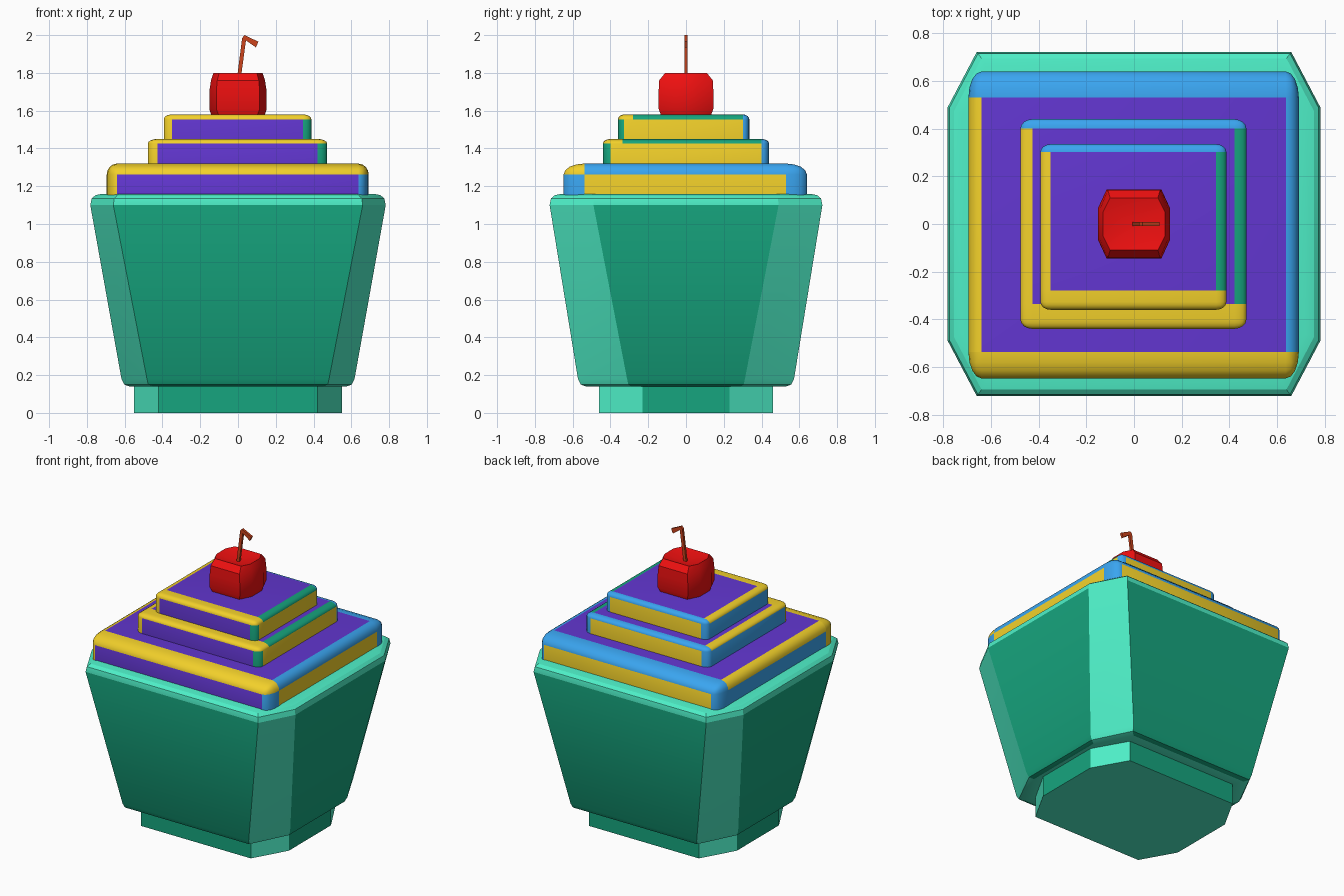
import bpy, bmesh
from mathutils import Vector

if "Cube" in bpy.data.objects:
    bpy.data.objects.remove(bpy.data.objects["Cube"])

_mats = {}


def mat(name, hexcol):
    if name not in _mats:
        m = bpy.data.materials.new(name)
        c = [int(hexcol[i:i + 2], 16) / 255 for i in (0, 2, 4)]
        m.diffuse_color = [((v + 0.055) / 1.055) ** 2.4 if v > 0.04 else v / 12.92 for v in c] + [1]
        m.use_nodes = True
        m.node_tree.nodes["Principled BSDF"].inputs["Base Color"].default_value = m.diffuse_color
        _mats[name] = m
    return _mats[name]


PURPLE, YELLOW = mat("purple", "6236D0"), mat("yellow", "F2D02A")
BLUE, GREEN = mat("blue", "3AA5F0"), mat("green", "16A57E")
MINT, RED, STEM = mat("mint", "4EF0C8"), mat("red", "F01010"), mat("stem_brown", "CC441C")


def finish(bm, name, mats, angle=None):
    bmesh.ops.recalc_face_normals(bm, faces=bm.faces)
    me = bpy.data.meshes.new(name)
    bm.to_mesh(me)
    bm.free()
    ob = bpy.data.objects.new(name, me)
    bpy.context.collection.objects.link(ob)
    for m in mats:
        me.materials.append(m)
    if angle:
        bpy.ops.object.select_all(action='DESELECT')
        ob.select_set(True)
        bpy.context.view_layer.objects.active = ob
        bpy.ops.object.shade_smooth_by_angle(angle=angle)
    return ob


def loft_octagons(rings, dip=None):
    """Rings are (z, half x, half y, flat half x, flat half y)."""
    bm = bmesh.new()
    loops = []
    for z, hx, hy, fx, fy in rings:
        pts = [(fx, -hy), (hx, -fy), (hx, fy), (fx, hy),
               (-fx, hy), (-hx, fy), (-hx, -fy), (-fx, -hy)]
        loops.append([bm.verts.new((x, y, z)) for x, y in pts])
    for a, b in zip(loops, loops[1:]):
        for i in range(8):
            j = (i + 1) % 8
            f = bm.faces.new((a[i], a[j], b[j], b[i]))
            f.material_index = i % 2 == 0      # chamfers use the second colour
    bm.faces.new(loops[0]).material_index = 1
    top = loops[-1]
    if dip is None:
        bm.faces.new(top).material_index = 1
    else:
        c = bm.verts.new((0, 0, dip))
        for i in range(8):
            bm.faces.new((top[i], top[(i + 1) % 8], c))
    return bm


def frosting(name, lo, hi, bev, side, front_strip):
    """Block with rounded top and vertical edges, coloured edge strips."""
    lo, hi, bev = Vector(lo), Vector(hi), Vector(bev)
    bm = bmesh.new()
    bmesh.ops.create_cube(bm, size=1)
    for v in bm.verts:
        for k in range(3):
            v.co[k] = (v.co[k] + 0.5) * (hi[k] - lo[k]) / bev[k]
    edges = [e for e in bm.edges if max(v.co.z for v in e.verts) > 0.1]
    bmesh.ops.bevel(bm, geom=edges, offset=1, segments=4, profile=0.5, affect='EDGES')
    for v in bm.verts:
        v.co = Vector([lo[k] + v.co[k] * bev[k] for k in range(3)])
    strip = lo.y + front_strip
    if front_strip > bev.y:
        top = [f for f in bm.faces if f.calc_center_median().z > hi.z - bev.z]
        geom = top + list({e for f in top for e in f.edges}) + list({v for f in top for v in f.verts})
        bmesh.ops.bisect_plane(bm, geom=geom, plane_co=(0, strip, 0), plane_no=(0, 1, 0))
    mats = [PURPLE, YELLOW, BLUE, side]
    e = 1e-4
    for f in bm.faces:
        c = f.calc_center_median()
        left, right = c.x < lo.x + bev.x - e, c.x > hi.x - bev.x + e
        front, back = c.y < lo.y + bev.y - e, c.y > hi.y - bev.y + e
        if c.z > hi.z - bev.z + e:
            i = 1 if c.y < strip - e else 2 if back else 1 if left else 3 if right else 0
        elif front:
            i = 1 if left else 3 if right else 0
        elif back:
            i = 2 if left or right else 1
        else:
            i = 2 if left else 1 if right else 0
        f.material_index = i
    return finish(bm, name, mats, 0.6)


# Cup with foot, flared body and rounded rim
bm = loft_octagons([(0, .55, .46, .42, .23), (.14, .55, .46, .42, .23),
                    (.14, .575, .53, .45, .29), (.15, .602, .557, .475, .305),
                    (.18, .617, .572, .482, .312), (1.10, .782, .722, .66, .49),
                    (1.135, .775, .715, .655, .487), (1.152, .755, .695, .64, .475),
                    (1.16, .72, .66, .62, .46)])
for f in bm.faces:
    zs = [v.co.z for v in f.verts]
    if min(zs) > 1.05 or max(zs) - min(zs) < .005:
        f.material_index = 1
finish(bm, "cup", [GREEN, MINT], 0.4)

# Three frosting tiers
frosting("frosting_bottom", (-.695, -.648, 1.15), (.692, .64, 1.32), (.055, .11, .058), BLUE, .11)
frosting("frosting_middle", (-.477, -.44, 1.31), (.472, .44, 1.45), (.05, .04, .024), GREEN, .105)
frosting("frosting_top", (-.393, -.36, 1.44), (.388, .335, 1.58), (.043, .033, .026), GREEN, .08)

# Cherry with dimpled top
bm = loft_octagons([(1.57, .14, .13, .10, .05), (1.61, .152, .145, .115, .065),
                    (1.70, .152, .145, .115, .065), (1.76, .143, .142, .11, .06),
                    (1.80, .13, .11, .10, .05)], dip=1.765)
for f in bm.faces:
    f.material_index = 0
finish(bm, "cherry", [RED], 0.6)

# Bent stem, a thin extruded profile
bm = bmesh.new()
prof = [(-.012, 1.72), (.008, 1.72), (.042, 1.972), (.095, 1.935), (.108, 1.965), (.035, 2.0), (.022, 1.985)]
face = bm.faces.new([bm.verts.new((x, -.008, z)) for x, z in prof])
ext = bmesh.ops.extrude_face_region(bm, geom=[face], use_keep_orig=True)
for v in ext["geom"]:
    if isinstance(v, bmesh.types.BMVert):
        v.co.y += .016
finish(bm, "stem", [STEM])
